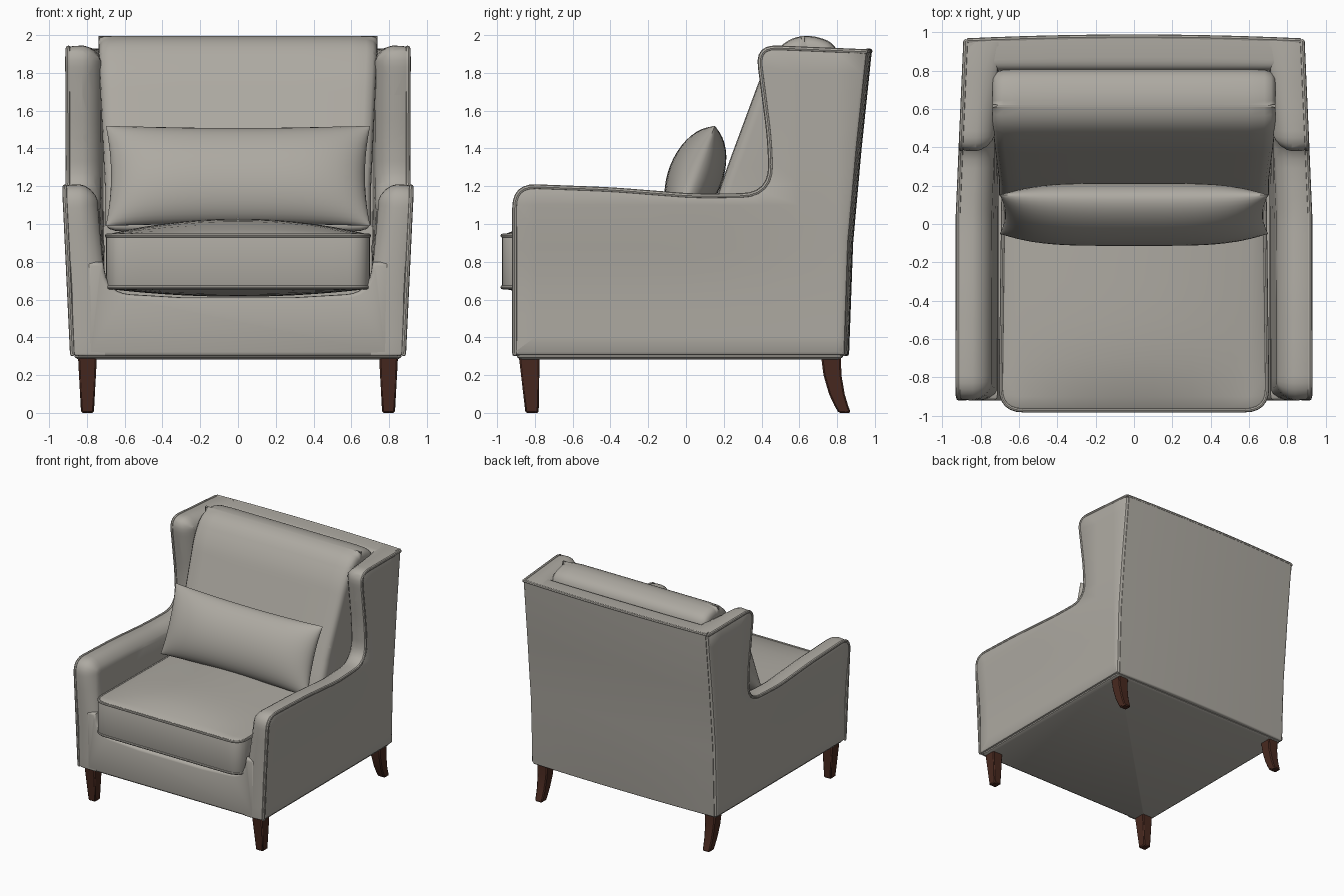
import bpy, bmesh, math
from mathutils import Vector

cube = bpy.data.objects.get("Cube")
if cube:
    bpy.data.objects.remove(cube)


def make_material(name, color):
    mat = bpy.data.materials.new(name)
    mat.use_nodes = True
    mat.diffuse_color = color
    bsdf = mat.node_tree.nodes["Principled BSDF"]
    bsdf.inputs["Base Color"].default_value = color
    bsdf.inputs["Roughness"].default_value = 0.8
    return mat


fabric = make_material("warm_grey_fabric", (0.42, 0.40, 0.36, 1))
wood = make_material("dark_brown_wood", (0.065, 0.022, 0.014, 1))
parts = []


def add_object(name, mesh, mat, mirror=False):
    mesh.materials.clear()
    mesh.materials.append(mat)
    obj = bpy.data.objects.new(name, mesh)
    bpy.context.collection.objects.link(obj)
    if mirror:
        obj.modifiers.new("mirror", 'MIRROR')
    parts.append(obj)
    return obj


def finish(name, bm, mat, mirror=False):
    bmesh.ops.recalc_face_normals(bm, faces=bm.faces)
    mesh = bpy.data.meshes.new(name)
    bm.to_mesh(mesh)
    bm.free()
    return add_object(name, mesh, mat, mirror)


def rounded(corners, steps=6):
    """Closed outline from (a, b, corner size) entries."""
    out = []
    for i, (a, b, r) in enumerate(corners):
        p = Vector((a, b))
        if r == 0:
            out.append(p)
            continue
        before = Vector(corners[i - 1][:2])
        after = Vector(corners[(i + 1) % len(corners)][:2])
        s = p + (before - p).normalized() * r
        e = p + (after - p).normalized() * r
        for k in range(steps + 1):
            t = k / steps
            out.append(s * (1 - t) ** 2 + p * 2 * t * (1 - t) + e * t * t)
    return out


def normals(outline):
    """Mitred outward normals of a closed outline."""
    n = len(outline)
    area = sum(outline[i - 1].cross(outline[i]) for i in range(n))
    sign = 1 if area > 0 else -1
    edge = []
    for i in range(n):
        d = (outline[(i + 1) % n] - outline[i]).normalized()
        edge.append(Vector((d.y, -d.x)) * sign)
    return [(edge[i - 1] + edge[i]) / max(0.5, 1 + edge[i - 1].dot(edge[i])) for i in range(n)]


def loft(name, outline, steps, place, cuts=(), warp=None, weight=None, mirror=False):
    """Stack inset copies of an outline, cap the ends, slice and bend."""
    bm = bmesh.new()
    nrm = normals(outline)
    rings = []
    for t, inset in steps:
        ring = []
        for p, m in zip(outline, nrm):
            q = p - m * inset * (weight(p, m, t) if weight else 1)
            ring.append(bm.verts.new(place(q.x, q.y, t)))
        rings.append(ring)
    n = len(outline)
    for lo, hi in zip(rings, rings[1:]):
        for i in range(n):
            j = (i + 1) % n
            bm.faces.new((lo[i], lo[j], hi[j], hi[i]))
    bm.faces.new(rings[0][::-1])
    bm.faces.new(rings[-1])
    for axis, start, stop, count in cuts:
        normal = Vector((0, 0, 0))
        normal[axis] = 1
        for k in range(count):
            at = normal * (start + (stop - start) * k / (count - 1))
            bmesh.ops.bisect_plane(bm, geom=bm.verts[:] + bm.edges[:] + bm.faces[:],
                                   dist=1e-5, plane_co=at, plane_no=normal)
    if warp:
        for v in bm.verts:
            v.co = warp(*v.co)
    return finish(name, bm, fabric, mirror)


def pipe(name, points, radius, cyclic=False, mirror=False):
    curve = bpy.data.curves.new(name, 'CURVE')
    curve.dimensions = '3D'
    curve.bevel_depth = radius
    curve.bevel_resolution = 2
    curve.use_fill_caps = True
    spline = curve.splines.new('POLY')
    spline.points.add(len(points) - 1)
    for sp, p in zip(spline.points, points):
        sp.co = (*p, 1)
    spline.use_cyclic_u = cyclic
    temp = bpy.data.objects.new("temp", curve)
    bpy.context.collection.objects.link(temp)
    mesh = bpy.data.meshes.new_from_object(temp.evaluated_get(bpy.context.evaluated_depsgraph_get()))
    bpy.data.objects.remove(temp)
    mesh.name = name
    return add_object(name, mesh, fabric, mirror)


def clamp(t):
    return max(0.0, min(1.0, t))


def flare(x, y, z):
    """Arms lean outward as they rise, less so toward the back."""
    t = clamp((z - 0.6) / 0.6)
    return (x + 0.04 * t * t * (3 - 2 * t) * clamp((0.95 - y) / 0.9), y, z)


def along_x(a, b, t):
    return (t, a, b)


def along_y(a, b, t):
    return (a, t, b)


def along_z(a, b, t):
    return (a, b, t)


# Arm and wing, one side outline
side = rounded([(-0.92, 0.30, 0.015), (-0.92, 1.215, 0.13), (-0.4, 1.195, 0.1), (0.05, 1.16, 0.1),
                (0.44, 1.165, 0.15), (0.43, 1.45, 0.1), (0.365, 1.95, 0.12), (0.965, 1.925, 0.015),
                (0.91, 1.4, 0), (0.865, 0.9, 0), (0.845, 0.30, 0.015)])


def side_weight(p, m, t):
    if t > 0.8:
        return 1
    if p.y < 0.32 or (p.x > 0.8 and m.y < 0.7):
        return 0
    if p.x < -0.75:
        return 0.25 + 0.75 * clamp((p.y - 0.8) / 0.3)
    return 1 - clamp((p.x - 0.6) / 0.2)


loft("arm_and_wing", side,
     [(0.885, 0.024), (0.877, 0.01), (0.855, 0.003), (0.80, 0), (0.77, 0.008),
      (0.74, 0.028), (0.715, 0.058), (0.705, 0.085)],
     along_x, [(2, 0.4, 1.8, 13), (1, -0.8, 0.8, 9)], flare, side_weight, True)

# Piping on the outer edge of arm, wing and back
edge = [p - m * 0.013 for p, m in zip(side, normals(side))]
edge = [p for p in edge if p.x < 0.5 or p.y > 1.89]
pipe("arm_piping", [flare(0.877, p.x, p.y) for p in edge], 0.013, mirror=True)


def back_bulge(x, y, z):
    return (x, y + 0.02 * (1 - (x / 0.87) ** 2) * clamp((y - 0.8) / 0.05), z)


# Back panel
back = rounded([(0.80, 0.30, 0), (0.80, 1.92, 0.05), (0.965, 1.925, 0.02), (0.91, 1.4, 0),
                (0.865, 0.9, 0), (0.845, 0.30, 0.015)])
loft("back_panel", back, [(-0.86 + 1.72 * i / 14, 0) for i in range(15)], along_x, (), back_bulge)
pipe("back_top_piping", [back_bulge(-0.87 + 1.74 * i / 14, 0.955, 1.915) for i in range(15)], 0.013)

# Front rail with soft corners rising into the arms
rail = rounded([(-0.8, 0.30, 0), (0.8, 0.30, 0), (0.8, 0.8, 0), (0.712, 0.8, 0), (0.69, 0.635, 0.12),
                (0.3, 0.612, 0), (-0.3, 0.612, 0), (-0.69, 0.635, 0.12), (-0.712, 0.8, 0), (-0.8, 0.8, 0)])
loft("front_rail", rail, [(-0.92, 0.022), (-0.916, 0.01), (-0.905, 0.002), (-0.88, 0), (-0.6, 0)], along_y)

# Seat base
base = rounded([(-0.865, -0.895, 0.03), (0.865, -0.895, 0.03), (0.865, 0.83, 0.03), (-0.865, 0.83, 0.03)])
loft("seat_base", base, [(0.283, 0.02), (0.295, 0), (0.6, 0)], along_z)

# Seat cushion with crowned top and piped edges
seat = rounded([(-0.70, -0.975, 0.12), (0.70, -0.975, 0.12), (0.68, 0.55, 0.08), (-0.68, 0.55, 0.08)])


def crown(x, y, z):
    u, v = clamp(abs(x) / 0.68), clamp(abs(y + 0.21) / 0.745)
    lift = (1 - u * u) * (1 - v ** 4)
    if z > 0.9475:
        z += 0.08 * lift
    elif z < 0.6555:
        z -= 0.04 * lift
    return (x, y, z)


loft("seat_cushion", seat, [(0.655, 0.02), (0.664, 0.004), (0.675, 0), (0.925, 0), (0.938, 0.004), (0.948, 0.02)],
     along_z, [(0, -0.6, 0.6, 13), (1, -0.9, 0.5, 15)], crown)
for z, label in ((0.665, "lower"), (0.938, "upper")):
    pipe("seat_piping_" + label, [(p.x * 0.993, p.y * 0.996, z) for p in seat], 0.011, cyclic=True)

# Leaning back cushion
lean = rounded([(0.10, 0.96, 0.06), (0.21, 1.28, 0.1), (0.41, 1.82, 0.1), (0.53, 1.985, 0.09),
                (0.66, 2.0, 0.05), (0.81, 1.955, 0.09), (0.80, 1.5, 0.1), (0.6, 0.96, 0.05)])
half = [(0.738, 0.06), (0.733, 0.035), (0.715, 0.014), (0.68, 0.004), (0.6, 0), (0.3, 0)]
loft("back_cushion", lean, [(-t, i) for t, i in half] + [(0, 0)] + half[::-1], along_x,
     [(2, 1.1, 1.9, 9)], lambda x, y, z: (x * (0.955 + 0.045 * clamp((z - 1.2) / 0.7)), y, z))

# Lumbar pillow: two bulged sheets meeting at a pinched seam
bm = bmesh.new()
for face in (1, -1):
    made = bmesh.ops.create_grid(bm, x_segments=32, y_segments=20, size=1)["verts"]
    for vert in made:
        u, v = math.sin(vert.co.x * math.pi / 2), math.sin(vert.co.y * math.pi / 2)
        thick = 0.145 * face * (max(0, 1 - u ** 4) * max(0, 1 - v * v)) ** 0.55
        height = 0.285 * v * (1 - 0.06 * (1 - u * u))
        x = 0.70 * u * (1 - 0.04 * (1 - v * v))
        vert.co = (x, 0.05 + 0.36 * height - 0.93 * thick, 1.255 + 0.93 * height + 0.36 * thick)
bmesh.ops.remove_doubles(bm, verts=bm.verts, dist=0.0005)
finish("lumbar_pillow", bm, fabric)


# Legs: tapered front, curved back
def leg(name, rings):
    bm = bmesh.new()
    loops = []
    for z, y0, y1, hx in rings:
        loops.append([bm.verts.new((0.797 + sx * hx, y, z))
                      for sx, y in ((-1, y0), (1, y0), (1, y1), (-1, y1))])
    for lo, hi in zip(loops, loops[1:]):
        for i in range(4):
            j = (i + 1) % 4
            bm.faces.new((lo[i], lo[j], hi[j], hi[i]))
    bm.faces.new(loops[0])
    bm.faces.new(loops[-1])
    obj = finish(name, bm, wood, True)
    bevel = obj.modifiers.new("bevel", 'BEVEL')
    bevel.width = 0.008
    bevel.segments = 1
    bevel.angle_limit = math.radians(40)


leg("front_leg", [(0.3, -0.885, -0.775, 0.05), (0, -0.85, -0.78, 0.034)])
leg("back_leg", [(0.3, 0.715, 0.82, 0.05), (0.2, 0.728, 0.823, 0.045), (0.1, 0.757, 0.84, 0.039),
                 (0.04, 0.785, 0.858, 0.036), (0, 0.808, 0.872, 0.034)])

# Smooth shading with sharp edges kept
bpy.ops.object.select_all(action='DESELECT')
for obj in parts:
    obj.select_set(True)
bpy.context.view_layer.objects.active = parts[0]
bpy.ops.object.shade_smooth_by_angle(angle=math.radians(40))
